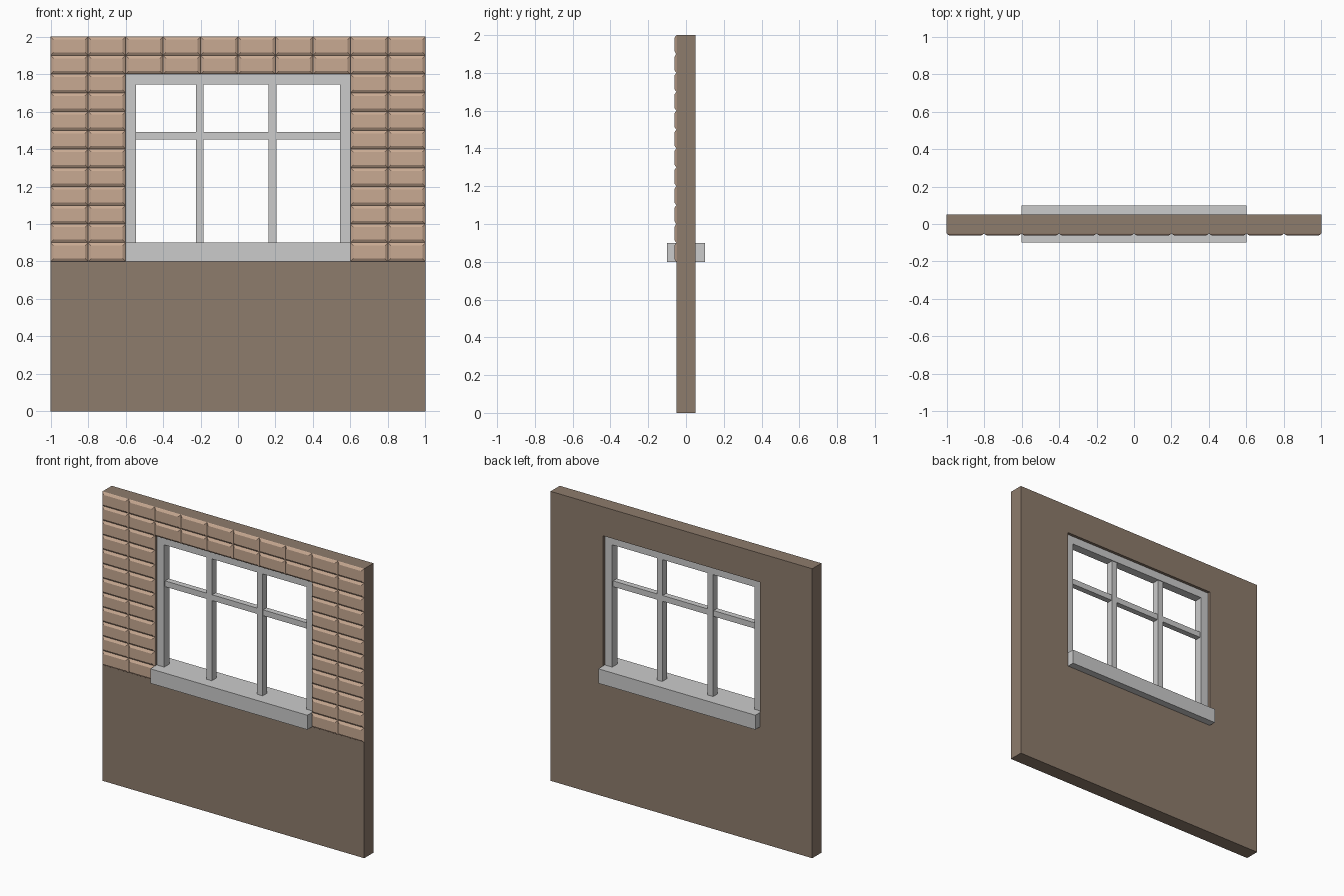
import bpy, bmesh

if "Cube" in bpy.data.objects:
    bpy.data.objects.remove(bpy.data.objects["Cube"])


def material(name, color):
    m = bpy.data.materials.new(name)
    m.diffuse_color = (*color, 1)
    m.use_nodes = True
    m.node_tree.nodes["Principled BSDF"].inputs["Base Color"].default_value = m.diffuse_color
    return m


def finish(name, bm, mat=None):
    bmesh.ops.recalc_face_normals(bm, faces=bm.faces)
    mesh = bpy.data.meshes.new(name)
    bm.to_mesh(mesh)
    bm.free()
    ob = bpy.data.objects.new(name, mesh)
    bpy.context.collection.objects.link(ob)
    if mat:
        mesh.materials.append(mat)
    return ob


def box(name, x0, x1, y, z0, z1, mat=None):
    """Box centred on y = 0 with half depth y."""
    bm = bmesh.new()
    bmesh.ops.create_cube(bm, size=1)
    for v in bm.verts:
        v.co.x = x1 if v.co.x > 0 else x0
        v.co.y = y if v.co.y > 0 else -y
        v.co.z = z1 if v.co.z > 0 else z0
    return finish(name, bm, mat)


plaster = material("plaster", (0.27, 0.2, 0.15))
brick_mat = material("brick", (0.58, 0.4, 0.29))

# Wall with a window opening
wall = box("wall", -1, 1, 0.05, 0, 2, plaster)
cutter = box("opening_cutter", -0.6, 0.6, 0.2, 0.8, 1.8)
cutter.hide_render = True
cut = wall.modifiers.new("opening", 'BOOLEAN')
cut.operation = 'DIFFERENCE'
cut.solver = 'EXACT'
cut.object = cutter
bpy.context.view_layer.objects.active = wall
bpy.ops.object.modifier_apply(modifier=cut.name)
bpy.data.objects.remove(cutter)

# Bevelled bricks stacked around the opening
bm = bmesh.new()
for row in range(12):
    for col in range(10):
        if row < 10 and 2 <= col <= 7:
            continue
        cx, cz = -0.9 + 0.2 * col, 0.85 + 0.1 * row
        rings = []
        for w, h, y in ((0.1, 0.05, -0.05), (0.098, 0.048, -0.053), (0.084, 0.034, -0.062)):
            rings.append([bm.verts.new((cx + sx * w, y, cz + sz * h))
                          for sx, sz in ((-1, -1), (1, -1), (1, 1), (-1, 1))])
        for a, b in zip(rings, rings[1:]):
            for i in range(4):
                j = (i + 1) % 4
                bm.faces.new((a[i], a[j], b[j], b[i]))
        bm.faces.new(rings[-1])
finish("bricks", bm, brick_mat)

# Window frame, sill and glazing bars
box("sill", -0.6, 0.6, 0.1, 0.8, 0.9)
box("left_stile", -0.6, -0.543, 0.03, 0.9, 1.8)
box("right_stile", 0.543, 0.6, 0.03, 0.9, 1.8)
box("top_rail", -0.543, 0.543, 0.03, 1.745, 1.8)
for name, x in (("left_mullion", -0.204), ("right_mullion", 0.185)):
    box(name, x - 0.021, x + 0.021, 0.025, 0.9, 1.745)
box("transom", -0.543, 0.543, 0.02, 1.452, 1.492)
